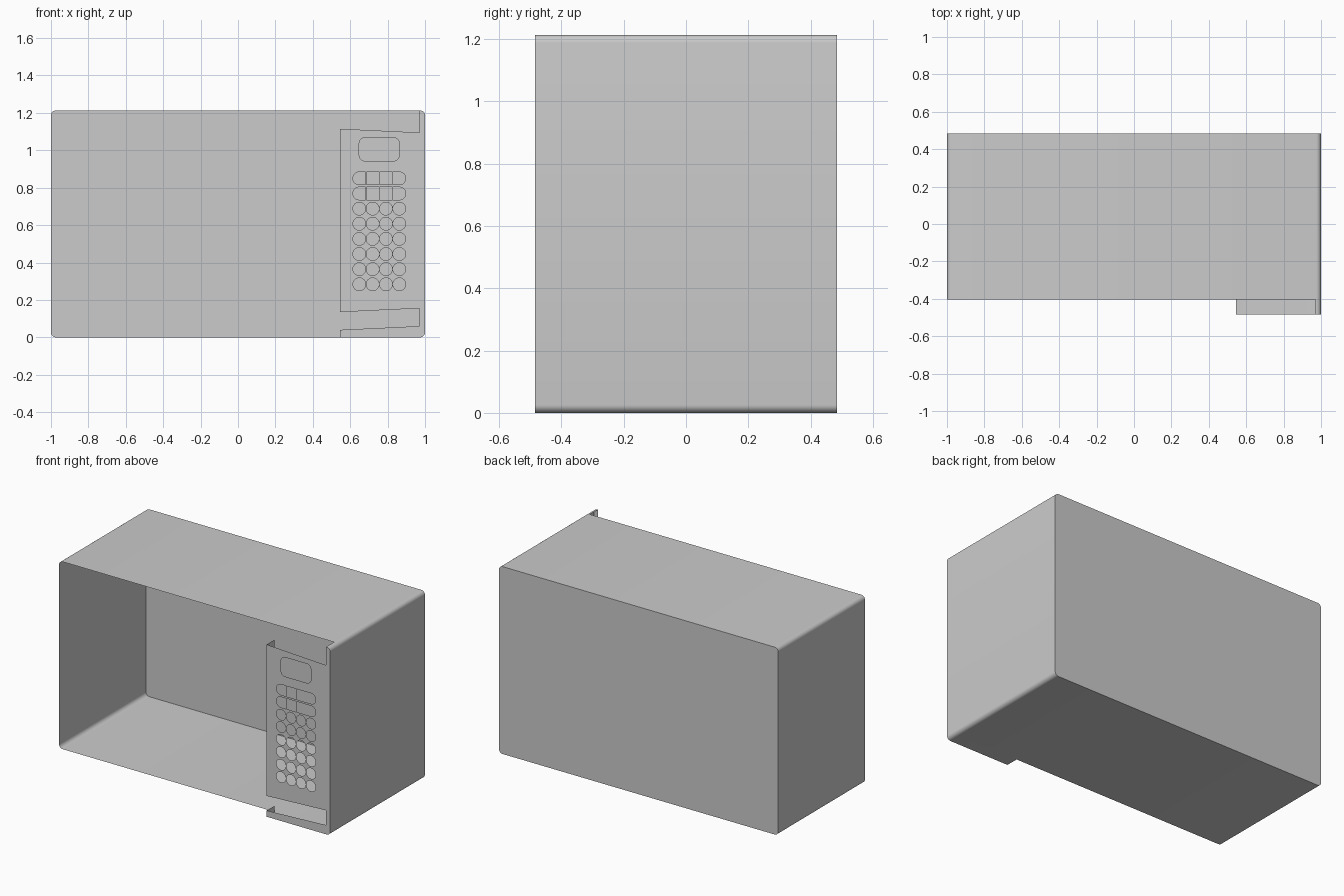
import bpy, bmesh
from math import sin, cos, pi, radians

if "Cube" in bpy.data.objects:
    bpy.data.objects.remove(bpy.data.objects["Cube"])

H = 1.213                     # overall height
BACK, MOUTH, FRONT = 0.485, -0.403, -0.485
R = 0.026                     # casing corner radius


def rounded(x0, x1, z0, z1, rl, rr, steps=6):
    """Counter-clockwise (x, z) outline, separate radii for left and right corners."""
    pts = []
    for x, z, sx, sz, r, a in ((x0, z0, 1, 1, rl, pi), (x1, z0, -1, 1, rr, 1.5 * pi),
                               (x1, z1, -1, -1, rr, 0), (x0, z1, 1, -1, rl, pi / 2)):
        if r == 0:
            pts.append((x, z))
            continue
        for i in range(steps + 1):
            t = a + i * pi / 2 / steps
            pts.append((x + sx * r + r * cos(t), z + sz * r + r * sin(t)))
    return pts


def finish(bm, name):
    me = bpy.data.meshes.new(name)
    bm.to_mesh(me)
    bm.free()
    ob = bpy.data.objects.new(name, me)
    bpy.context.collection.objects.link(ob)
    bpy.ops.object.select_all(action='DESELECT')
    bpy.context.view_layer.objects.active = ob
    ob.select_set(True)
    bpy.ops.object.shade_smooth_by_angle(angle=radians(35))
    return ob


# Casing: thin rounded sleeve with a back wall, open at the front
bm = bmesh.new()
pts = rounded(-1, 1, 0, H, R, R)
mouth = [bm.verts.new((x, MOUTH, z)) for x, z in pts]
back = [bm.verts.new((x, BACK, z)) for x, z in pts]
n = len(pts)
for i in range(n):
    j = (i + 1) % n
    bm.faces.new((mouth[i], back[i], back[j], mouth[j]))
bm.faces.new(back)
bmesh.ops.recalc_face_normals(bm, faces=bm.faces)
finish(bm, "casing")

# Control panel side walls: carry the casing forward, plus the inner edge
XL, XN = 0.545, 0.97
arc = [p for p in rounded(-1, 1, 0, H, R, R) if p[0] > XN]
rim = [(XL, 0.04), (XL, 0)] + arc + [(XN, H)]
bm = bmesh.new()
for path in (rim, [(XL, 1.115), (XL, 0.135)]):
    f = [bm.verts.new((x, FRONT, z)) for x, z in path]
    b = [bm.verts.new((x, MOUTH, z)) for x, z in path]
    for i in range(len(path) - 1):
        bm.faces.new((f[i], b[i], b[i + 1], f[i + 1]))
finish(bm, "panel_sides")

# Control panel front sheet: notched outline with openings for display and buttons
outline = rim[1:] + [(XN, 1.095), (XL, 1.115), (XL, 0.135),
                     (XN, 0.155), (XN, 0.06), (XL, 0.04)]
loops = [outline, rounded(0.648, 0.862, 0.943, 1.067, 0.03, 0.03)]
r, pitch = 0.034, 0.0713
for row in range(8):
    z = 0.85 - row * 0.0809
    for col in range(4):
        x = 0.6485 + col * pitch
        if row < 2:           # joined pill-shaped rows
            rl, rr = (r - 0.001 if col == 0 else 0), (r - 0.001 if col == 3 else 0)
        else:                 # round buttons
            rl = rr = r - 0.0005
        loops.append(rounded(x - r, x + r, z - r, z + r, rl, rr))
bm = bmesh.new()
for loop in loops:
    vs = [bm.verts.new((x, FRONT, z)) for x, z in loop]
    for i, v in enumerate(vs):
        bm.edges.new((v, vs[(i + 1) % len(vs)]))
bmesh.ops.triangle_fill(bm, edges=bm.edges[:], use_beauty=True, normal=(0, -1, 0))
for f in bm.faces:
    f.normal_update()
    if f.normal.y > 0:
        f.normal_flip()
finish(bm, "control_panel_front")
